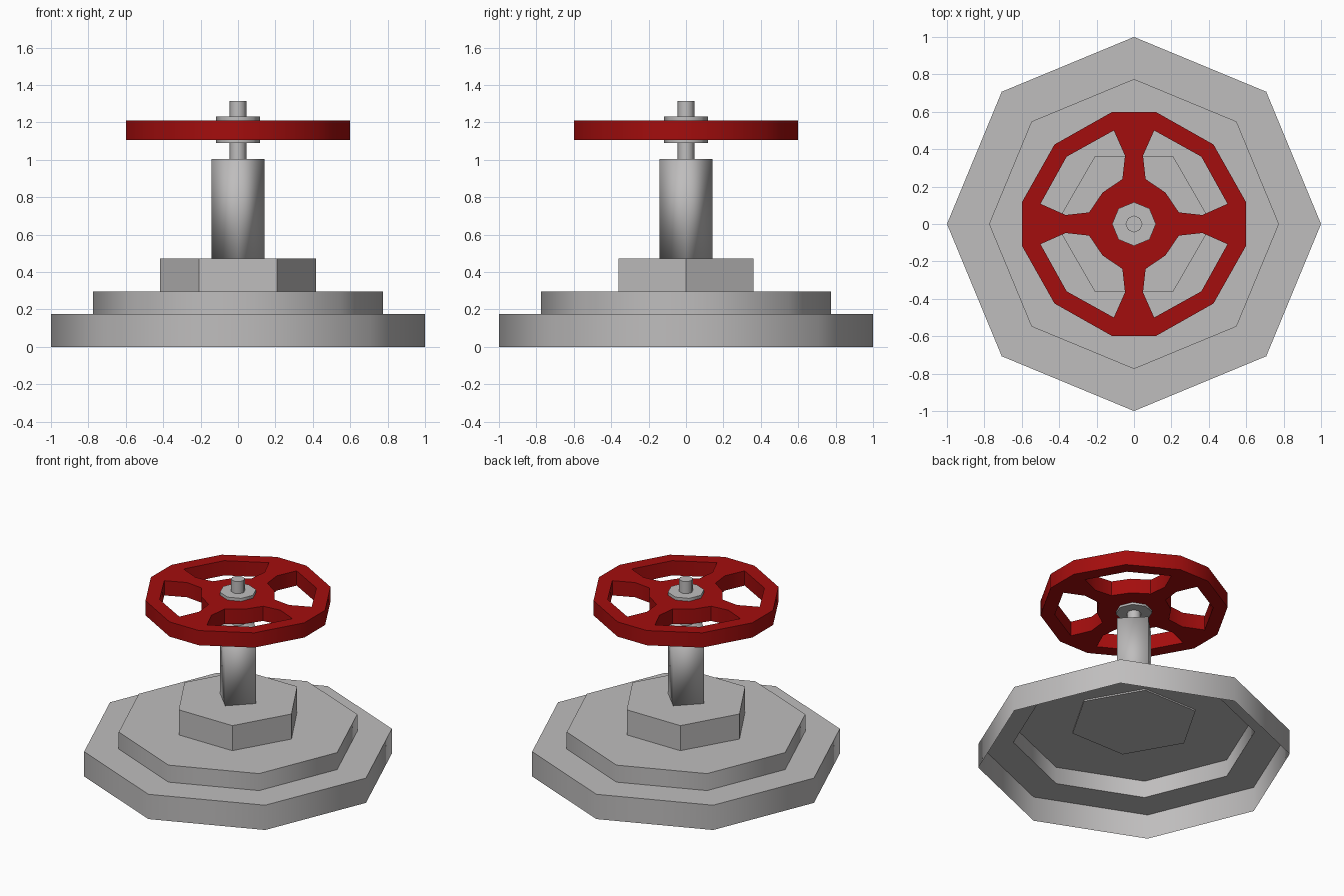
import bpy
import bmesh
from math import radians, pi, sin, cos

cube = bpy.data.objects.get("Cube")
if cube:
    bpy.data.objects.remove(cube, do_unlink=True)


def make_material(name, rgb):
    mat = bpy.data.materials.new(name)
    mat.use_nodes = True
    colour = (*rgb, 1)
    mat.diffuse_color = colour
    mat.node_tree.nodes["Principled BSDF"].inputs["Base Color"].default_value = colour
    return mat


steel = make_material("steel grey", (0.52, 0.51, 0.51))
red = make_material("wheel red", (0.37, 0.004, 0.004))


def smooth(obj, angle):
    bpy.ops.object.select_all(action="DESELECT")
    obj.select_set(True)
    bpy.context.view_layer.objects.active = obj
    bpy.ops.object.shade_smooth_by_angle(angle=radians(angle))


def prism(name, sides, radius, z0, z1, turn=0, top_hole=0, bottom=True, smooth_angle=60):
    """Upright prism; it may be open below and have a hole in its top."""
    bm = bmesh.new()

    def ring(r, z):
        angles = [turn + 2 * pi * i / sides for i in range(sides)]
        return [bm.verts.new((r * cos(a), r * sin(a), z)) for a in angles]

    def bridge(a, b):
        for i in range(sides):
            j = (i + 1) % sides
            bm.faces.new((a[i], a[j], b[j], b[i]))

    low, high = ring(radius, z0), ring(radius, z1)
    bridge(low, high)
    if top_hole:
        bridge(high, ring(top_hole, z1))
    else:
        bm.faces.new(high)
    if bottom:
        bm.faces.new(low[::-1])
    mesh = bpy.data.meshes.new(name)
    bm.to_mesh(mesh)
    bm.free()
    obj = bpy.data.objects.new(name, mesh)
    bpy.context.collection.objects.link(obj)
    mesh.materials.append(steel)
    if smooth_angle:
        smooth(obj, smooth_angle)
    return obj


# Hollow stepped base, open underneath
prism("base_flange", 8, 1.0, 0, 0.175, top_hole=0.775, bottom=False)
prism("upper_flange", 8, 0.775, 0.175, 0.295, bottom=False)

# Nut, square column, stem and hub washer
prism("hex_nut", 6, 0.418, 0.285, 0.472, smooth_angle=0)
prism("column", 4, 0.142, 0.472, 1.003, smooth_angle=100)
prism("stem", 8, 0.045, 1.003, 1.315)
prism("hub_washer", 8, 0.117, 1.09, 1.23)

# Hand wheel: flat outline with four openings, given thickness
curve = bpy.data.curves.new("hand_wheel", "CURVE")
curve.dimensions = "2D"
curve.fill_mode = "BOTH"
curve.extrude = 0.052


def add_outline(points):
    spline = curve.splines.new("POLY")
    spline.points.add(len(points) - 1)
    for point, (x, y) in zip(spline.points, points):
        point.co = (x, y, 0, 1)
    spline.use_cyclic_u = True


def quarter_turns(points):
    turned = []
    for _ in range(4):
        turned.append(points)
        points = [(-y, x) for x, y in points]
    return turned


rim = [(0.6, 0.115), (0.425, 0.425), (0.115, 0.6)]
half_opening = [(0.36, 0.36), (0.5, 0.108), (0.365, 0.048), (0.24, 0.062)]
opening = half_opening + [(0.168, 0.168)] + [(y, x) for x, y in half_opening[:0:-1]]
add_outline([p for quarter in quarter_turns(rim) for p in quarter])
for outline in quarter_turns(opening):
    add_outline(outline)

wheel = bpy.data.objects.new("hand_wheel", curve)
bpy.context.collection.objects.link(wheel)
wheel.location.z = 1.157
curve.materials.append(red)
bpy.ops.object.select_all(action="DESELECT")
wheel.select_set(True)
bpy.context.view_layer.objects.active = wheel
bpy.ops.object.convert(target="MESH")
wheel = bpy.context.view_layer.objects.active
bm = bmesh.new()
bm.from_mesh(wheel.data)
bmesh.ops.remove_doubles(bm, verts=bm.verts, dist=0.0005)
bmesh.ops.recalc_face_normals(bm, faces=bm.faces)
bm.to_mesh(wheel.data)
bm.free()
smooth(wheel, 40)
